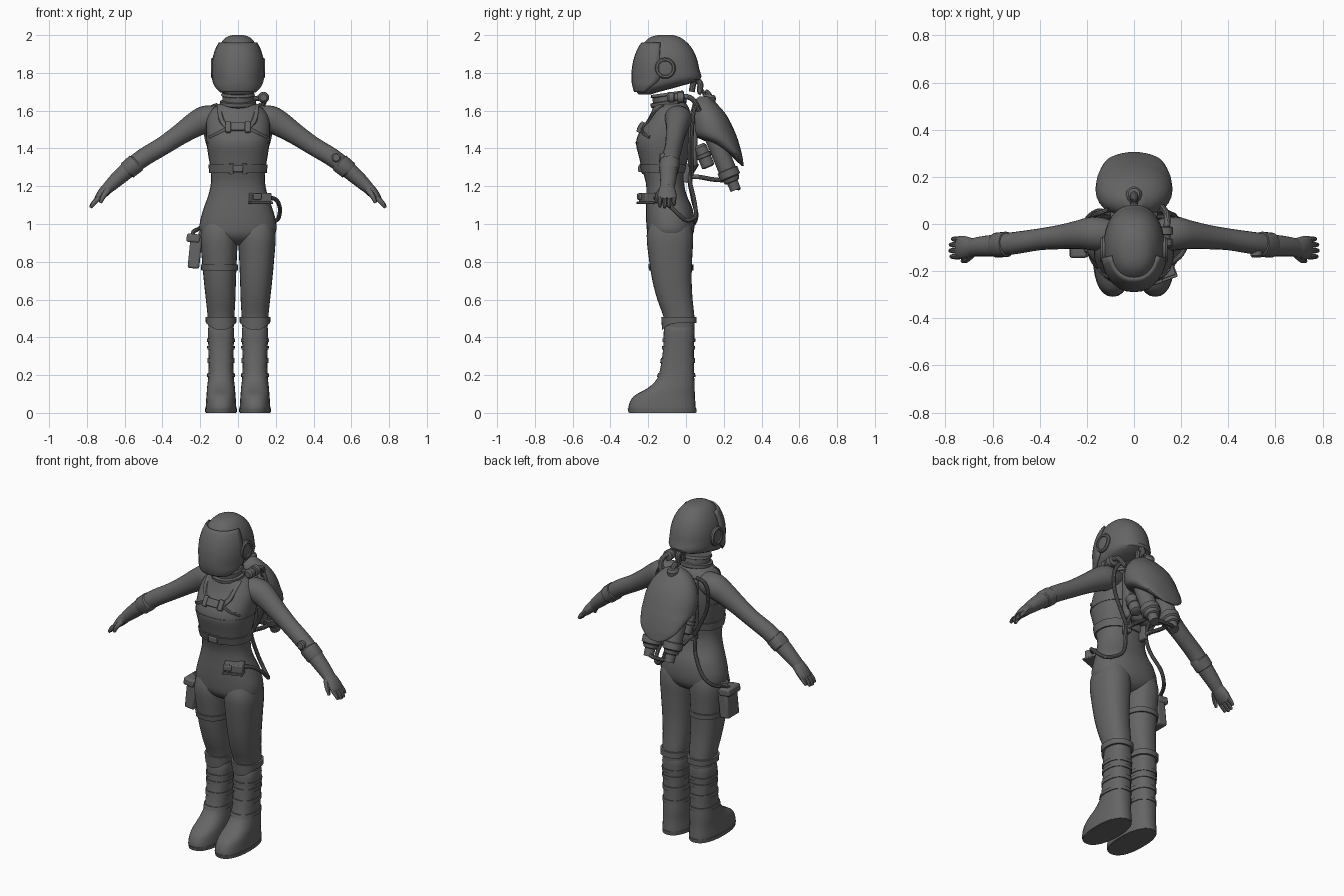
import bpy, bmesh, math
from mathutils import Vector

grey = bpy.data.materials.new("suit_grey")
grey.diffuse_color = (0.13, 0.13, 0.13, 1)


def spline(rows, steps=3):
    """Catmull-Rom interpolation of equal-length tuples."""
    out = []
    for i in range(len(rows) - 1):
        p = [rows[max(0, min(len(rows) - 1, i + k))] for k in (-1, 0, 1, 2)]
        for s in range(steps):
            t = s / steps
            out.append(tuple(0.5 * (2 * b + (c - a) * t + (2 * a - 5 * b + 4 * c - d) * t * t
                                    + (3 * b - a - 3 * c + d) * t ** 3) for a, b, c, d in zip(*p)))
    return out + [tuple(rows[-1])]


def finish(name, bm, mirror=False, bevel=0):
    bmesh.ops.recalc_face_normals(bm, faces=bm.faces[:])
    me = bpy.data.meshes.new(name)
    bm.to_mesh(me)
    bm.free()
    me.materials.append(grey)
    me.shade_smooth()
    me.set_sharp_from_angle(angle=math.radians(35))
    ob = bpy.data.objects.new(name, me)
    bpy.context.collection.objects.link(ob)
    if bevel:
        m = ob.modifiers.new("bevel", "BEVEL")
        m.width, m.segments = bevel, 2
    if mirror:
        m = ob.modifiers.new("mirror", "MIRROR")
        m.use_mirror_merge = False
    return ob


def skin(name, rings, mirror=False, keep=None):
    """Bridge closed rings of points, optionally keeping only some quads."""
    bm = bmesh.new()
    vs = [[bm.verts.new(p) for p in r] for r in rings]
    n = len(vs[0])
    for i in range(len(vs) - 1):
        for j in range(n):
            k = (j + 1) % n
            if keep is None or keep(i, j):
                bm.faces.new((vs[i][j], vs[i][k], vs[i + 1][k], vs[i + 1][j]))
    if keep is None:
        bm.faces.new(vs[0])
        bm.faces.new(vs[-1])
    else:
        bmesh.ops.delete(bm, geom=[v for v in bm.verts if not v.link_faces], context='VERTS')
    return finish(name, bm, mirror)


def ring(row, n=28, e=2.3, grow=0):
    """Rounded horizontal section: z, centre x, half width, front y, back y."""
    z, xc, rx, yf, yb = row
    yc, ry = (yf + yb) / 2, (yb - yf) / 2 + grow
    pts = []
    for i in range(n):
        c, s = math.cos(2 * math.pi * i / n), math.sin(2 * math.pi * i / n)
        pts.append((xc + (rx + grow) * math.copysign(abs(c) ** (2 / e), c),
                    yc + ry * math.copysign(abs(s) ** (2 / e), s), z))
    return pts


def at(rows, z):
    """Section of a row table at height z (rows run from top to bottom)."""
    for a, b in zip(rows, rows[1:]):
        if b[0] <= z <= a[0]:
            t = (a[0] - z) / (a[0] - b[0])
            return tuple(p + (q - p) * t for p, q in zip(a, b))


def band(name, rows, z0, z1, g=0.008, mirror=False, dip=0.0):
    """Raised strap wrapped around a body; dip pulls its front edge down."""
    rings = []
    for z, gr in ((z1, -0.004), (z1, g), (z0, g), (z0, -0.004)):
        r = ring(at(rows, z), 28, 2.3, gr)
        yc = sum(p[1] for p in r) / len(r)
        rings.append([(x, y, zz - (dip * max(0, (yc - y) / 0.09) ** 3 if z == z0 else 0)) for x, y, zz in r])
    return skin(name, rings, mirror)


def limb(name, pts, mirror=True, n=16, steps=3):
    """Oval tube through points (x, y, z, radius in the xz plane, radius along y)."""
    rows, rings = spline(pts, steps), []
    for i, p in enumerate(rows):
        t = (Vector(rows[min(i + 1, len(rows) - 1)][:3]) - Vector(rows[max(i - 1, 0)][:3])).normalized()
        side = Vector((0, 1, 0))
        side = (side - t * side.dot(t)).normalized()
        up = t.cross(side)
        rings.append([Vector(p[:3]) + up * p[3] * math.cos(a) + side * p[4] * math.sin(a)
                      for a in (2 * math.pi * k / n for k in range(n))])
    return skin(name, rings, mirror)


def lathe(name, a, b, prof, mirror=False, n=20):
    """Turned part on the axis a-b; prof holds (fraction along axis, radius)."""
    a, b = Vector(a), Vector(b)
    q = (b - a).to_track_quat('Z', 'Y')
    return skin(name, [[a.lerp(b, t) + q @ Vector((r * math.cos(k * 2 * math.pi / n), r * math.sin(k * 2 * math.pi / n), 0))
                        for k in range(n)] for t, r in prof], mirror)


def box(name, loc, size, rot=(0, 0, 0), bevel=0.006, mirror=False):
    bm = bmesh.new()
    bmesh.ops.create_cube(bm, size=1)
    ob = None
    from_rot = bpy.data.objects.new("tmp", None)
    from_rot.rotation_euler = rot
    m = from_rot.rotation_euler.to_matrix()
    bpy.data.objects.remove(from_rot)
    for v in bm.verts:
        v.co = m @ Vector(c * s for c, s in zip(v.co, size)) + Vector(loc)
    return finish(name, bm, mirror, bevel)


def hose(name, pts, r=0.011, mirror=False):
    return limb(name, [(*p, r, r) for p in pts], mirror, 10, 5)


# torso and pelvis
torso = spline([(1.68, 0, .07, -.16, -.02), (1.645, 0, .08, -.165, -.005), (1.615, 0, .13, -.175, .015),
                (1.56, 0, .165, -.2, .03), (1.49, 0, .17, -.245, .035), (1.43, 0, .167, -.265, .03),
                (1.36, 0, .157, -.25, .015), (1.30, 0, .147, -.236, 0), (1.22, 0, .143, -.213, -.01),
                (1.15, 0, .158, -.21, .005), (1.08, 0, .183, -.212, .035), (1.0, 0, .203, -.21, .045),
                (.94, 0, .19, -.2, .035), (.9, 0, .1, -.16, 0), (.885, 0, .02, -.1, -.06)])
skin("torso", [ring(r) for r in torso])
band("under_bust_belt", torso, 1.27, 1.315)
band("shoulder_yoke_seam", torso, 1.425, 1.435, .003)
lathe("neck_ring", (0, -.09, 1.625), (0, -.1, 1.695), [(0, .088), (.1, .096), (.35, .096), (.4, .082), (.75, .082), (.8, .09), (1, .085)])

# legs and boots
leg = spline([(1.02, .095, .085, -.185, .02), (.94, .1, .099, -.208, .038), (.82, .099, .093, -.197, .033),
              (.7, .096, .085, -.178, .03), (.6, .092, .078, -.152, .035), (.5, .09, .07, -.117, .045),
              (.4, .09, .064, -.113, .042)])
skin("leg", [ring(r) for r in leg], True)
boot = spline([(.46, .09, .064, -.112, .042), (.43, .09, .07, -.118, .045), (.35, .09, .067, -.12, .042),
               (.27, .09, .065, -.13, .042), (.2, .09, .067, -.145, .043), (.165, .09, .07, -.165, .045),
               (.13, .09, .074, -.205, .046), (.09, .09, .077, -.275, .047), (.05, .09, .08, -.3, .05),
               (.02, .09, .081, -.305, .052), (0, .09, .079, -.3, .05)])
skin("boot", [ring(r, 28, 2.5) for r in boot], True)
band("knee_strap", leg, .475, .508, .012, True, .035)
for z, h in ((.375, .02), (.335, .02), (.265, .025), (.19, .02)):
    band("boot_cuff", boot, z, z + h, .006, True)
band("boot_sole", boot, .001, .022, .004, True)

# arms with cuffs
limb("arm", [(.1, -.05, 1.565, .06, .065), (.17, -.04, 1.555, .072, .072), (.23, -.045, 1.525, .066, .062),
             (.31, -.055, 1.472, .055, .052), (.4, -.065, 1.412, .049, .046), (.5, -.08, 1.352, .048, .047),
             (.58, -.09, 1.29, .045, .047), (.65, -.095, 1.228, .038, .042), (.69, -.1, 1.19, .031, .038)], n=20)
limb("forearm_cuff", [(.535, -.085, 1.327, .046, .047), (.54, -.086, 1.322, .052, .054), (.585, -.09, 1.285, .05, .053),
                      (.59, -.09, 1.28, .044, .047)], n=20, steps=1)
lathe("arm_dial", (.52, -.11, 1.35), (.52, -.142, 1.352), [(0, .025), (.8, .025), (1, .018)])

# gloves
limb("palm", [(.675, -.1, 1.205, .03, .036), (.7, -.1, 1.18, .03, .044), (.725, -.1, 1.153, .026, .05),
              (.745, -.1, 1.128, .018, .048)])
for i, (y, l) in enumerate(((-.138, .9), (-.113, 1), (-.088, .97), (-.064, .75))):
    limb("finger_%d" % i, [(.735, y, 1.14, .014, .012), (.735 + .03 * l, y, 1.14 - .03 * l, .013, .012),
                           (.735 + .046 * l, y, 1.14 - .054 * l, .008, .008)], n=10)
limb("thumb", [(.69, -.13, 1.18, .018, .016), (.712, -.152, 1.148, .014, .013), (.728, -.157, 1.112, .008, .008)], n=10)

# helmet
helm = spline([(2.0, 0, .03, -.15, -.07), (1.985, 0, .067, -.195, -.025), (1.94, 0, .103, -.237, .025),
               (1.88, 0, .124, -.263, .056), (1.82, 0, .13, -.275, .07), (1.765, 0, .127, -.277, .075),
               (1.73, 0, .114, -.272, -.03), (1.7, 0, .085, -.262, -.14), (1.685, 0, .06, -.25, -.19)])
skin("helmet", [ring(r, 32, 2.2) for r in helm])
vis = [ring(r, 32, 2.2, .006) for r in helm]
visor = skin("visor", vis, False, lambda i, j: 17 <= j <= 30 and 5 <= i < len(vis) - 4)
solid = visor.modifiers.new("thickness", "SOLIDIFY")
solid.thickness = 0.012
solid.offset = 0
lathe("ear_disc", (.1, -.11, 1.825), (.142, -.11, 1.825), [(0, .056), (.8, .056), (1, .05), (1, .04), (.85, .037), (.9, .01)], True)


# chest harness
def chest_y(x, z):
    _, _, rx, yf, yb = at(torso, z)
    return (yf + yb) / 2 - (yb - yf) / 2 * max(0, 1 - abs(x / rx) ** 2.3) ** (1 / 2.3)


def strap(name, pts, half=.014, mirror=True):
    limb(name, [(x, chest_y(x, z) - .001, z, half, .007) for x, z in pts], mirror, 8, 2)


strap("shoulder_strap", [(.1, 1.63), (.097, 1.59), (.085, 1.545), (.06, 1.515)])
strap("chest_strap", [(.03, 1.515), (.07, 1.5), (.11, 1.48), (.15, 1.46)], .01)
strap("belt_buckle_side", [(.035, 1.265), (.035, 1.32)], .012)
box("chest_buckle", (0, -.242, 1.515), (.075, .022, .045), (-.5, 0, 0))
box("chest_clip", (.052, -.238, 1.512), (.028, .026, .062), (-.5, 0, 0), mirror=True)
box("belt_buckle", (0, -.24, 1.293), (.055, .026, .036))

# hip belt box with its hose
box("hip_box", (.115, -.2, 1.14), (.11, .07, .05), (0, 0, .35))
box("hip_box_latch", (.1, -.24, 1.145), (.045, .03, .034), (0, 0, .3))
box("hip_box_rail", (.12, -.215, 1.112), (.12, .06, .012), (0, 0, .35), .003)
hose("hip_hose", [(.15, -.17, 1.14), (.2, -.13, 1.13), (.222, -.07, 1.08), (.205, 0, 1.02), (.14, .05, 1.04),
                  (.1, .045, 1.12), (.075, .02, 1.25), (.07, .06, 1.32)])

# thigh pouch with strap and hose
box("thigh_pouch", (-.228, -.085, .85), (.062, .11, .17), (0, .1, 0), .01)
box("pouch_flap", (-.236, -.085, .925), (.072, .118, .045), (0, .1, 0), .01)
box("pouch_hanger", (-.185, -.085, .97), (.025, .07, .07), (0, .5, 0))
left = [(r[0], -r[1], r[2], r[3], r[4]) for r in leg]
band("thigh_strap", left, .755, .785)
hose("pouch_hose", [(-.06, .06, 1.32), (-.07, .02, 1.24), (-.09, .035, 1.14), (-.15, .055, 1.04), (-.2, .02, .98),
                    (-.235, -.05, .96), (-.24, -.08, .93)])

# backpack shell
pack = spline([(1.675, 0, .04, .07, .125), (1.645, 0, .09, .04, .155), (1.59, 0, .135, .025, .205),
               (1.53, 0, .158, .025, .24), (1.47, 0, .163, .04, .266), (1.43, 0, .152, .12, .28),
               (1.37, 0, .122, .225, .296), (1.33, 0, .08, .27, .303), (1.308, 0, .035, .295, .306)])
skin("backpack_shell", [ring(r, 28, 2.1) for r in pack])
box("backpack_frame", (0, .035, 1.45), (.2, .05, .3), (0, 0, 0), .015)

# twin tanks, regulators and pipes
lathe("tank", (.07, .13, 1.5), (.07, .263, 1.18),
      [(0, .03), (.05, .048), (.66, .048), (.67, .056), (.78, .056), (.8, .046), (.86, .04), (.87, .03), (1, .028)], True)
lathe("regulator", (.08, .07, 1.42), (.08, .12, 1.3),
      [(0, .025), (.1, .035), (.4, .035), (.42, .04), (.55, .04), (.57, .035), (.95, .035), (1, .025)], True)
box("frame_foot", (.06, .01, 1.27), (.03, .05, .1), (0, 0, 0), .006, True)
hose("tank_pipe", [(.06, -.01, 1.25), (.065, .06, 1.25), (.07, .15, 1.235), (.07, .24, 1.23)], .012, True)
hose("cross_pipe", [(-.07, .25, 1.2), (-.04, .275, 1.19), (.04, .275, 1.19), (.07, .25, 1.2)], .011)
hose("side_hose", [(.11, .06, 1.63), (.15, .045, 1.61), (.172, .035, 1.55), (.165, .03, 1.45), (.13, .03, 1.36), (.08, .03, 1.26)], .011, True)

# helmet air hose and shoulder valve
hose("helmet_hose", [(0, .03, 1.7), (0, .045, 1.76), (0, .075, 1.745), (0, .075, 1.7), (0, .11, 1.695), (0, .13, 1.66), (0, .125, 1.63)], .017)
lathe("hose_socket", (0, .12, 1.64), (0, .128, 1.685), [(0, .034), (.7, .034), (1, .024)])
lathe("shoulder_valve", (.135, -.1, 1.67), (.135, -.01, 1.67),
      [(0, .018), (.1, .028), (.4, .028), (.42, .02), (.6, .02), (.62, .03), (.95, .03), (1, .02)])
hose("valve_hose", [(.07, -.06, 1.66), (.13, -.05, 1.67), (.14, 0, 1.675), (.14, .04, 1.655), (.12, .07, 1.6)], .014)
